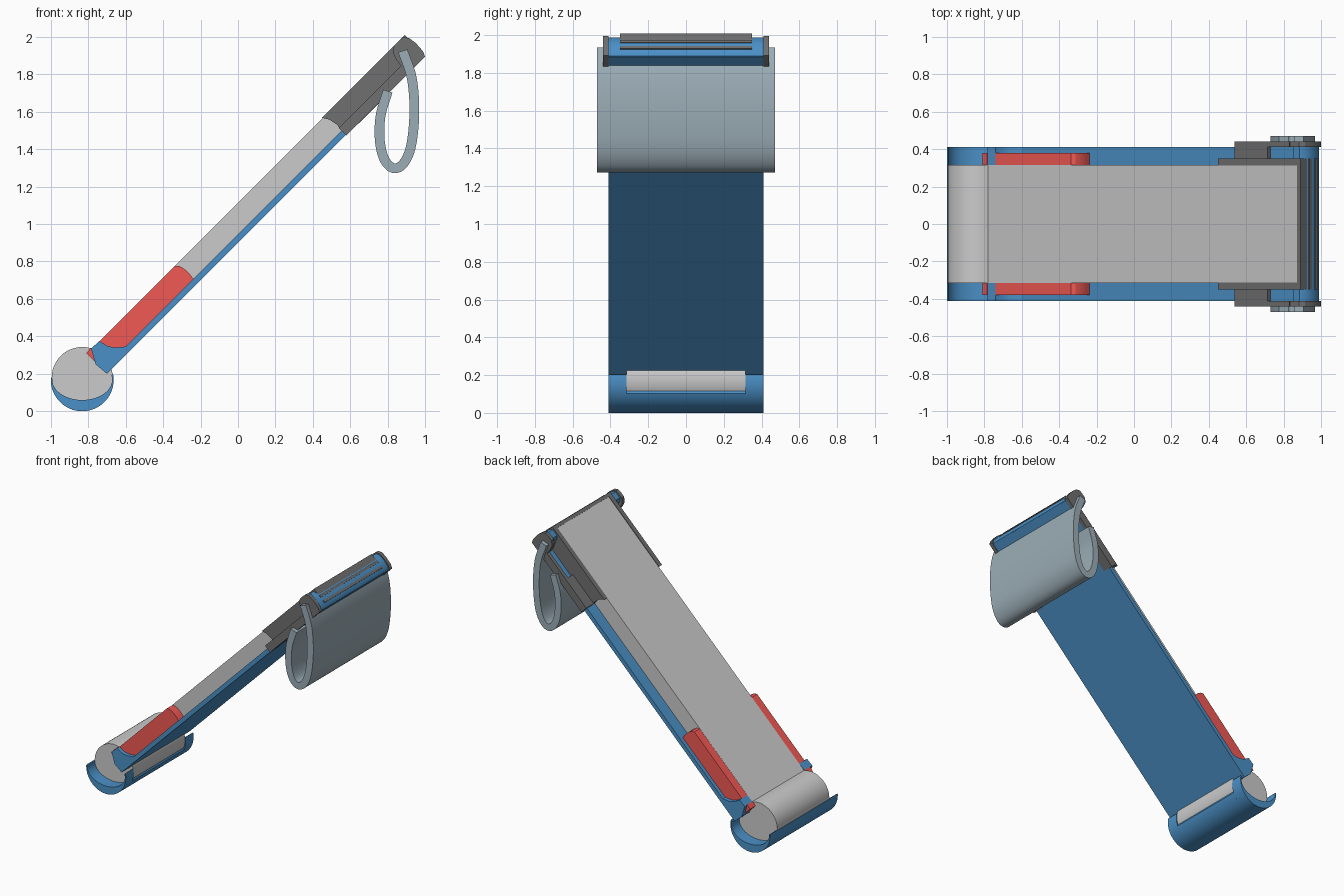
import bpy, bmesh
from math import sin, cos, radians, sqrt
from mathutils import Vector

if "Cube" in bpy.data.objects:
    bpy.data.objects.remove(bpy.data.objects["Cube"])

R = sqrt(2)


def mat(name, rgb):
    m = bpy.data.materials.new(name)
    m.diffuse_color = (*rgb, 1)
    m.use_nodes = True
    m.node_tree.nodes["Principled BSDF"].inputs["Base Color"].default_value = m.diffuse_color
    return m


BLUE = mat("blue", (0.07, 0.28, 0.57))
RED = mat("red", (0.88, 0.10, 0.09))
BLACK = mat("black", (0.16, 0.16, 0.16))
SLATE = mat("slate", (0.33, 0.42, 0.47))


def tilt(pts):
    """Convert (along, across) points of the 45 degree arm to (x, z)."""
    return [((s - t) / R, (s + t) / R) for s, t in pts]


def prism(name, pts, y0, y1, material=None, both=False):
    """Extrude an (x, z) outline from y0 to y1, optionally repeated at -y."""
    bm = bmesh.new()
    for a, b in [(y0, y1)] + ([(-y1, -y0)] if both else []):
        near = [bm.verts.new((x, a, z)) for x, z in pts]
        far = [bm.verts.new((x, b, z)) for x, z in pts]
        bm.faces.new(near)
        bm.faces.new(far[::-1])
        n = len(pts)
        for i in range(n):
            j = (i + 1) % n
            bm.faces.new((near[j], near[i], far[i], far[j]))
    bmesh.ops.recalc_face_normals(bm, faces=bm.faces)
    me = bpy.data.meshes.new(name)
    bm.to_mesh(me)
    bm.free()
    ob = bpy.data.objects.new(name, me)
    bpy.context.collection.objects.link(ob)
    if material:
        me.materials.append(material)
    bpy.ops.object.select_all(action='DESELECT')
    ob.select_set(True)
    bpy.context.view_layer.objects.active = ob
    bpy.ops.object.shade_smooth_by_angle(angle=radians(30))
    return ob


def bar(s0, s1, t0, t1):
    return tilt([(s0, t0), (s1, t0), (s1, t1), (s0, t1)])


def arc(rx, rz, a0, a1, n=32, cx=-0.832, cz=0.168):
    return [(cx + rx * cos(radians(a0 + (a1 - a0) * i / n)),
             cz + rz * sin(radians(a0 + (a1 - a0) * i / n))) for i in range(n + 1)]


# Roller with its crescent cradle, open towards the arm in the middle
prism("roller", arc(0.163, 0.163, 0, 352.5, 47, cz=0.18), -0.315, 0.315)
prism("cradle_middle", arc(0.168, 0.168, 178, 337) + arc(0.160, 0.115, 337, 178),
      -0.315, 0.315, BLUE)
prism("cradle_end", arc(0.168, 0.168, 176, 372) + arc(0.160, 0.108, 372, 176),
      0.315, 0.41, BLUE, True)

# Arm: grey core on a wide blue tray
prism("arm_core", bar(-0.40, 2.03, 0.66, 0.788), -0.315, 0.315)
prism("arm_tray", bar(-0.354, 2.03, 0.636, 0.668), -0.41, 0.41, BLUE)
prism("arm_hook", [(-0.70, 0.20), (-0.76, 0.25), (-0.785, 0.335), (-0.74, 0.375),
                   (-0.70, 0.35), (-0.66, 0.34), (-0.60, 0.345), (-0.54, 0.39),
                   (-0.53, 0.38)], 0.315, 0.41, BLUE, True)

# Red side grips
prism("side_grip", tilt([(-0.27, 0.787), (-0.25, 0.72), (-0.18, 0.66), (0.33, 0.66),
                         (0.336, 0.70), (0.335, 0.74), (0.327, 0.77), (0.31, 0.787)]),
      0.31, 0.38, RED, True)
prism("grip_tip", [(-0.81, 0.31), (-0.76, 0.26), (-0.74, 0.30), (-0.785, 0.34)],
      0.315, 0.38, RED, True)

# Black upper sleeve: inner walls, outer skirts, end discs and underside band
prism("sleeve_wall", tilt([(1.425, 0.792), (1.447, 0.755), (1.456, 0.71), (1.45, 0.66),
                           (2.03, 0.66), (2.03, 0.792)]), 0.313, 0.35, BLACK, True)
prism("sleeve_skirt", tilt([(1.45, 0.632), (2.045, 0.632), (2.058, 0.66), (2.062, 0.72),
                            (2.055, 0.765), (2.035, 0.788), (2.01, 0.792), (1.97, 0.792),
                            (1.94, 0.77), (1.925, 0.73), (1.92, 0.69), (1.45, 0.69)]),
      0.41, 0.44, BLACK, True)
prism("sleeve_ledge", bar(1.45, 1.70, 0.634, 0.69), 0.35, 0.411, BLACK, True)
prism("sleeve_band", bar(1.54, 1.75, 0.631, 0.64), -0.35, 0.35, BLACK)
prism("sleeve_crossbar", bar(2.025, 2.05, 0.74, 0.792), -0.35, 0.35, BLACK)

# Blue end cap with dark slots
prism("end_cap", tilt([(1.96, 0.638), (2.035, 0.638), (2.05, 0.66), (2.055, 0.71),
                       (2.048, 0.755), (2.03, 0.78), (1.98, 0.78), (1.96, 0.76)]),
      -0.41, 0.41, BLUE)
for t in (0.67, 0.715):
    prism("end_slot", bar(2.03, 2.058, t, t + 0.018), -0.35, 0.35, BLACK)

# Wide hanging strap: a smooth path thickened into a ribbon
path = [Vector(p) for p in ((0.88, 1.925), (0.928, 1.78), (0.942, 1.60), (0.925, 1.42),
                            (0.885, 1.325), (0.832, 1.298), (0.782, 1.345),
                            (0.757, 1.45), (0.762, 1.58), (0.80, 1.71))]
ext = [2 * path[0] - path[1]] + path + [2 * path[-1] - path[-2]]
line = []
for a, b, c, d in zip(ext, ext[1:], ext[2:], ext[3:]):
    for k in range(6):
        u = k / 6
        line.append(0.5 * (2 * b + (c - a) * u + (2 * a - 5 * b + 4 * c - d) * u ** 2
                           + (3 * b - a - 3 * c + d) * u ** 3))
line.append(path[-1])
left, right = [], []
for i, p in enumerate(line):
    d = (line[min(i + 1, len(line) - 1)] - line[max(i - 1, 0)]).normalized() * 0.026
    left.append((p.x - d.y, p.y + d.x))
    right.append((p.x + d.y, p.y - d.x))
prism("strap", left + right[::-1], -0.47, 0.47, SLATE)
